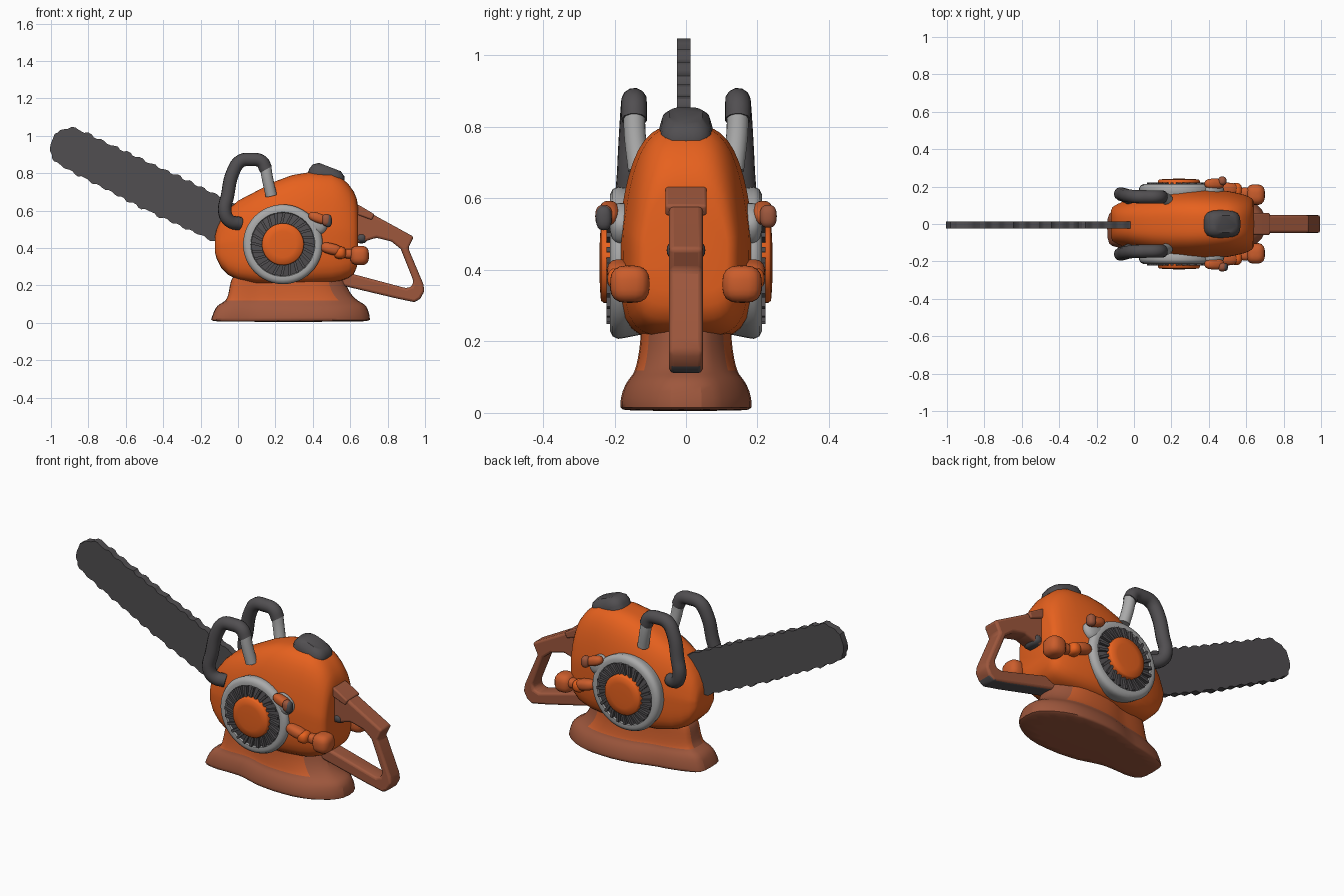
import bpy, bmesh, math, random
from mathutils import Vector, Matrix

if "Cube" in bpy.data.objects:
    bpy.data.objects.remove(bpy.data.objects["Cube"])

random.seed(4)


def mat(name, c):
    m = bpy.data.materials.new(name)
    m.diffuse_color = (*c, 1)
    m.use_nodes = True
    m.node_tree.nodes["Principled BSDF"].inputs["Base Color"].default_value = m.diffuse_color
    return m


ORANGE = mat("orange", (0.80, 0.12, 0.013))
BROWN = mat("brown_red", (0.34, 0.095, 0.046))
RUST = mat("rust_orange", (0.60, 0.11, 0.025))
DARK = mat("dark_grey", (0.082, 0.077, 0.082))
LIGHT = mat("light_grey", (0.40, 0.40, 0.40))


def finish(bm, name, mats, angle=35, rule=None, bevel=0, subdiv=0):
    bmesh.ops.recalc_face_normals(bm, faces=bm.faces)
    bm.normal_update()
    if rule:
        for f in bm.faces:
            f.material_index = rule(f.calc_center_median(), f.normal)
    me = bpy.data.meshes.new(name)
    bm.to_mesh(me)
    bm.free()
    ob = bpy.data.objects.new(name, me)
    bpy.context.collection.objects.link(ob)
    for m in mats:
        me.materials.append(m)
    if bevel:
        b = ob.modifiers.new("bevel", 'BEVEL')
        b.width, b.segments, b.limit_method = bevel, 3, 'ANGLE'
    if subdiv:
        s = ob.modifiers.new("smooth", 'SUBSURF')
        s.levels = s.render_levels = subdiv
    bpy.ops.object.select_all(action='DESELECT')
    ob.select_set(True)
    bpy.context.view_layer.objects.active = ob
    bpy.ops.object.shade_smooth_by_angle(angle=math.radians(angle))
    return ob


def loft(rings, closed_ends=True):
    bm = bmesh.new()
    vs = [[bm.verts.new(p) for p in r] for r in rings]
    n = len(vs[0])
    for a, b in zip(vs, vs[1:]):
        for i in range(n):
            bm.faces.new((a[i], a[(i + 1) % n], b[(i + 1) % n], b[i]))
    if closed_ends:
        bm.faces.new(vs[0])
        bm.faces.new(vs[-1])
    return bm


def plate(outline, half):
    """Outline in x, z made into a slab along y."""
    return loft([[(x, y, z) for x, z in outline] for y in (-half, half)])


def disc(profile, cx, cz, s, n=48):
    """Profile of (radius, depth) turned about the y axis."""
    return loft([[(cx + r * math.cos(k * math.tau / n), s * d, cz + r * math.sin(k * math.tau / n))
                  for k in range(n)] for r, d in profile])


def blob(name, m, centre, size, rot=0, power=2.6):
    """Rounded lump, stretched by size and turned about y."""
    bm = bmesh.new()
    bmesh.ops.create_uvsphere(bm, u_segments=20, v_segments=12, radius=1)
    R = Matrix.Rotation(rot, 3, 'Y')
    for v in bm.verts:
        n = sum(abs(c) ** power for c in v.co) ** (1 / power)
        v.co = R @ Vector([c / n * k for c, k in zip(v.co, size)]) + Vector(centre)
    return finish(bm, name, [m], 50)


def tube(name, m, pts, r):
    cu = bpy.data.curves.new(name, 'CURVE')
    cu.dimensions, cu.bevel_depth, cu.bevel_resolution = '3D', r, 4
    cu.use_fill_caps, cu.resolution_u = True, 6
    sp = cu.splines.new('BEZIER')
    sp.bezier_points.add(len(pts) - 1)
    for b, p in zip(sp.bezier_points, pts):
        b.co, b.handle_left_type, b.handle_right_type = p, 'AUTO', 'AUTO'
    ob = bpy.data.objects.new(name, cu)
    bpy.context.collection.objects.link(ob)
    bpy.ops.object.select_all(action='DESELECT')
    ob.select_set(True)
    bpy.context.view_layer.objects.active = ob
    bpy.ops.object.convert(target='MESH')
    ob = bpy.context.view_layer.objects.active
    ob.name = name
    ob.data.materials.clear()
    ob.data.materials.append(m)
    bpy.ops.object.shade_smooth_by_angle(angle=math.radians(50))


# Motor housing: sections along x (x, bottom, top, half width)
def section(x, zb, zt, w, n=56):
    zm, h, ring = (zb + zt) / 2, (zt - zb) / 2, []
    for k in range(n):
        a = (k + 0.5) * math.tau / n
        c, s = math.cos(a), math.sin(a)
        e = 3.4 if s > 0 else 4.5
        q = (abs(c) ** e + abs(s) ** e) ** (-1 / e)
        t = s * q
        ring.append((x, w * c * q * (1 - 0.23 * max(t, 0)), zm + h * t))
    return ring


body = [(-.124, .38, .46, .07), (-.115, .345, .50, .09), (-.09, .295, .555, .106), (-.05, .255, .607, .123),
        (0, .23, .653, .142), (.1, .21, .705, .17), (.2, .207, .757, .186), (.29, .207, .79, .19),
        (.38, .208, .805, .189), (.5, .215, .800, .176), (.55, .225, .778, .166), (.59, .24, .742, .156),
        (.62, .262, .70, .144), (.636, .30, .66, .13), (.642, .34, .62, .115)]
finish(loft([section(*b) for b in body]), "motor_housing", [ORANGE], 60)

# Flared stand: pinched outline narrowing upward into the housing
outline = [(-.14, .095), (-.12, .12), (-.05, .132), (.05, .122), (.13, .132), (.22, .172), (.35, .186),
           (.48, .184), (.58, .155), (.66, .10), (.70, .055)]
outline = ([(x, -w) for x, w in outline]
           + [(x, w * (1 - .5 * max(0, (.05 - x) / .19))) for x, w in reversed(outline)])
levels = [(.005, -.14, .70, .97), (.012, -.147, .708, 1), (.04, -.137, .705, 1), (.08, -.122, .695, .93),
          (.102, -.10, .675, .83), (.115, -.065, .645, .78), (.15, -.052, .605, .73), (.2, -.044, .58, .69),
          (.24, -.035, .57, .69), (.28, 0, .53, .68)]
rings = [[(x0 + (x + .14) / .84 * (x1 - x0), y * k, z) for x, y in outline] for z, x0, x1, k in levels]
finish(loft(rings), "stand", [BROWN, RUST], 40, subdiv=1,
       rule=lambda c, n: int(c.z > .11 and abs(n.y) > .6 and c.x < .5))

# Guide bar with a toothed chain edge
top = [(-.98, 1.01), (-.93, 1.035), (-.87, 1.045), (-.84, 1.025), (-.63, .925), (-.36, .80), (-.1, .675),
       (.04, .61)]
low = [(.04, .38), (-.11, .43), (-.48, .60), (-.82, .775), (-.95, .845), (-.995, .88), (-1, .96)]


def toothed(path, pitch=.018):
    pts = []
    for a, b in zip(path, path[1:]):
        a, b = Vector(a), Vector(b)
        d = (b - a).normalized()
        out = Vector((-d.y, d.x))
        n = max(1, int((b - a).length / pitch))
        for i in range(n):
            k = 0 if i == 0 else (0.011 if (i // 2) % 2 else -.001) * random.uniform(.4, 1)
            pts.append(tuple(a.lerp(b, i / n) + out * k))
    return pts + [tuple(path[-1])]


bm = plate(toothed(top) + toothed(low), .019)
bmesh.ops.translate(bm, verts=bm.verts, vec=(0, -.006, 0))
finish(bm, "guide_bar", [DARK], 30)

# Rear grip loop, dark along its underside
grip = [(.58, .645), (.66, .615), (.73, .575), (.94, .46), (.91, .40), (.99, .21), (.997, .17), (.975, .13),
        (.945, .11), (.85, .13), (.45, .225), (.48, .285), (.6, .265), (.90, .185), (.93, .195), (.938, .225),
        (.87, .395), (.82, .435), (.74, .455), (.66, .43), (.58, .43)]
finish(plate(grip, .047), "rear_grip", [BROWN, DARK], 40, bevel=.013,
       rule=lambda c, n: int(n.z < -.8 and c.z < .2 and abs(n.y) < .5))
finish(plate([(.58, .66), (.66, .622), (.73, .58), (.715, .55), (.58, .60)], .058), "grip_shoulder",
       [BROWN], 40, bevel=.008)
blob("trigger", DARK, (.66, .0, .455), (.032, .054, .03))

# Filler cap on the sloping top
cap = [(-.05, .98), (.0, 1), (.027, .9), (.046, .62)]
T = Matrix.Translation((.475, 0, .79)) @ Matrix.Rotation(math.radians(21), 4, 'Y')
rings = []
for h, k in cap:
    ring = []
    for i in range(24):
        c, s = math.cos(i * math.tau / 24), math.sin(i * math.tau / 24)
        q = (abs(c) ** 3.5 + abs(s) ** 3.5) ** (-1 / 3.5)
        ring.append(T @ Vector((.1 * k * c * q, .074 * k * s * q, h)))
    rings.append(ring)
finish(loft(rings), "filler_cap", [DARK], 40)

# Parts repeated on both sides
CX, CZ = .24, .42
for s, side in ((-1, "front"), (1, "back")):
    # Starter cover: pale rim, dark finned fan, orange hub
    finish(disc([(.2, .12), (.21, .17), (.213, .19), (.206, .205), (.19, .213), (.172, .212), (.165, .19),
                 (.16, .12)], CX, CZ, s), "cover_rim_" + side, [LIGHT], 40)
    finish(disc([(.168, .13), (.168, .203), (.10, .213), (.09, .13)], CX, CZ, s), "fan_plate_" + side, [DARK])
    bm = bmesh.new()
    for k in range(24):
        M = (Matrix.Translation((CX, s * .207, CZ)) @ Matrix.Rotation(k * math.tau / 24, 4, 'Y')
             @ Matrix.Translation((.141, 0, 0)) @ Matrix.Rotation(.25, 4, 'Y')
             @ Matrix.Diagonal((.06, .03, .014, 1)))
        bmesh.ops.create_cube(bm, size=1, matrix=M)
    finish(bm, "fan_fins_" + side, [DARK])
    finish(disc([(.112, .14), (.112, .230), (.106, .238), (.07, .241), (.03, .242)], CX, CZ, s),
           "hub_" + side, [ORANGE], 60)

    # Carrying handle: dark bent tube with a pale rear leg
    path = [(.01, .125, .53), (-.045, .15, .545), (-.07, .16, .59), (-.056, .157, .68), (-.025, .15, .81),
            (.015, .146, .865), (.07, .145, .873), (.125, .145, .863), (.15, .145, .82)]
    tube("carry_handle_" + side, DARK, [(x, s * y, z) for x, y, z in path], .036)
    leg = [(.147, .145, .84), (.156, .143, .78), (.178, .132, .68)]
    tube("handle_leg_" + side, LIGHT, [(x, s * y, z) for x, y, z in leg], .031)

    # Small switch above the cover
    blob("switch_" + side, RUST, (.43, s * .215, .56), (.055, .028, .026), .35)
    blob("switch_tip_" + side, BROWN, (.472, s * .23, .55), (.023, .024, .032))
    if s < 0:
        blob("switch_back", DARK, (.482, -.23, .545), (.02, .022, .034))
    blob("switch_mount_" + side, LIGHT, (.42, s * .18, .53), (.06, .033, .05), .6)

    # Side lever with a knob on its end
    blob("lever_arm_" + side, RUST, (.50, s * .185, .395), (.06, .036, .03), .25)
    blob("lever_joint_" + side, ORANGE, (.545, s * .18, .375), (.033, .04, .033))
    blob("lever_neck_" + side, RUST, (.60, s * .165, .37), (.05, .03, .026))
    blob("lever_knob_" + side, RUST, (.65, s * .157, .36), (.05, .055, .052), 0, 3)
